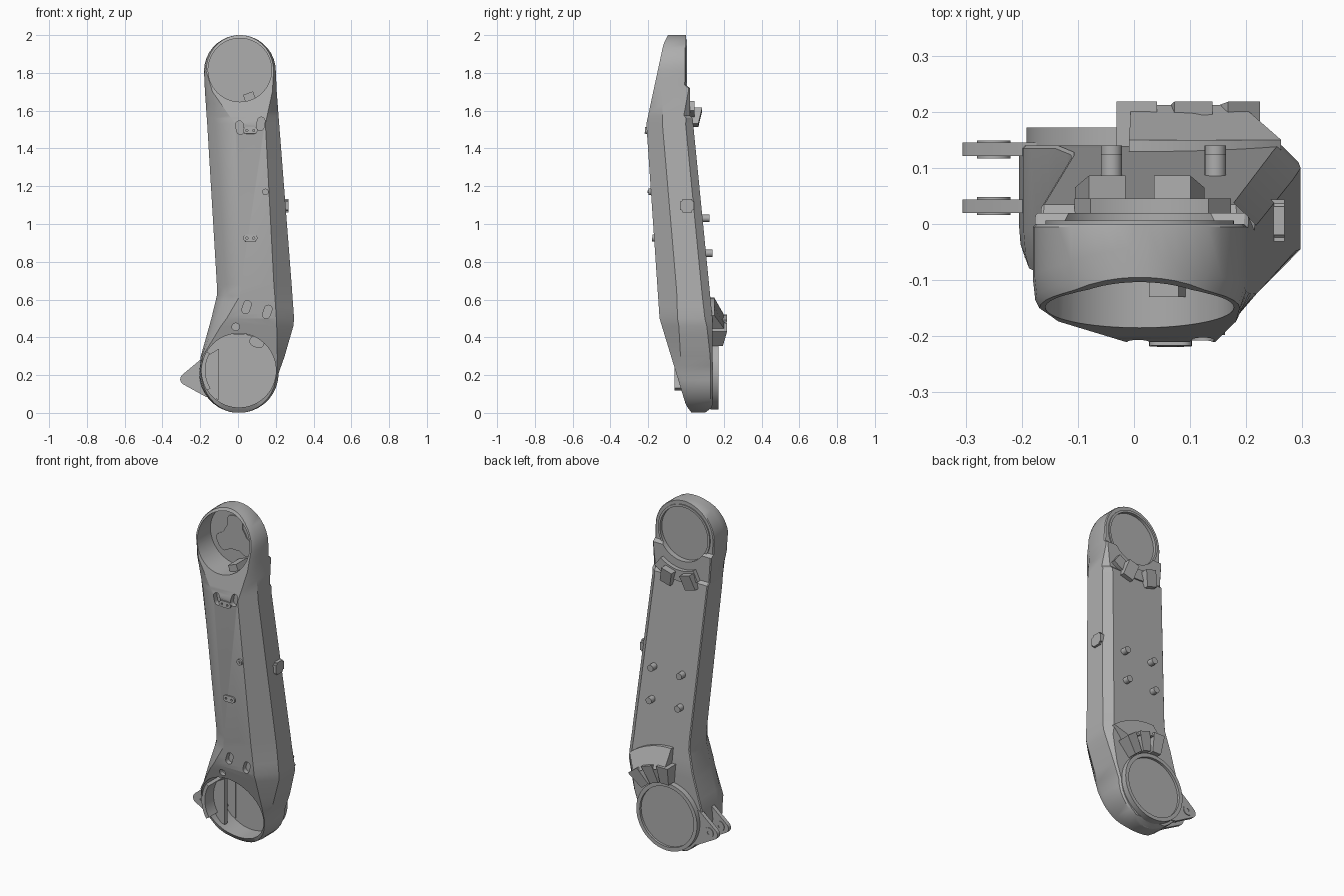
import bpy, bmesh, math
from math import sin, cos, pi, radians
from mathutils import Matrix, Vector

if "Cube" in bpy.data.objects:
    bpy.data.objects.remove(bpy.data.objects["Cube"])

grey = bpy.data.materials.new("housing_grey")
grey.use_nodes = True
COLOUR = (0.42, 0.42, 0.42, 1)
grey.diffuse_color = COLOUR
grey.node_tree.nodes["Principled BSDF"].inputs["Base Color"].default_value = COLOUR

TOP, TOP_R = Vector((0.01, 1.81)), 0.19
LOW, LOW_R = Vector((0.005, 0.21)), 0.21


def lerp_table(table, z):
    """Piecewise linear lookup of a row by its first entry."""
    for a, b in zip(table, table[1:]):
        if z <= b[0]:
            t = max(0, (z - a[0]) / (b[0] - a[0]))
            return [p + (q - p) * t for p, q in zip(a[1:], b[1:])]
    return list(table[-1][1:])


def finish(name, bm, angle=30):
    bmesh.ops.recalc_face_normals(bm, faces=bm.faces)
    mesh = bpy.data.meshes.new(name)
    bm.to_mesh(mesh)
    bm.free()
    mesh.materials.append(grey)
    ob = bpy.data.objects.new(name, mesh)
    bpy.context.collection.objects.link(ob)
    smooth(ob, angle)
    return ob


def smooth(ob, angle=30):
    bpy.ops.object.select_all(action="DESELECT")
    ob.select_set(True)
    bpy.context.view_layer.objects.active = ob
    bpy.ops.object.shade_smooth_by_angle(angle=radians(angle))


def prism(name, outline, y0, y1, tilt=0):
    """Extrude an x-z outline along y; y1 may hold one depth per point."""
    bm = bmesh.new()
    depths = y1 if isinstance(y1, list) else [y1] * len(outline)
    a = [bm.verts.new((x, y0, z)) for x, z in outline]
    b = [bm.verts.new((p[0], d, p[1])) for p, d in zip(outline, depths)]
    bm.faces.new(a)
    bm.faces.new(b[::-1])
    for i in range(len(a)):
        j = (i + 1) % len(a)
        bm.faces.new((a[i], a[j], b[j], b[i]))
    if tilt:
        mid = sum((v.co for v in bm.verts), Vector()) / len(bm.verts)
        bmesh.ops.rotate(bm, verts=bm.verts, cent=mid, matrix=Matrix.Rotation(tilt, 3, "X"))
    return finish(name, bm)


def disc(c, r, n=64):
    return [(c[0] + r * cos(2 * pi * i / n), c[1] + r * sin(2 * pi * i / n)) for i in range(n)]


def capsule(c, half, r, angle=0, n=10):
    d = Vector((cos(angle), sin(angle))) * half
    pts = []
    for side in (1, -1):
        for i in range(n + 1):
            t = angle - pi / 2 + pi * i / n + (0 if side > 0 else pi)
            pts.append((c[0] + side * d.x + r * cos(t), c[1] + side * d.y + r * sin(t)))
    return pts


def radial_block(c, deg, r0, r1, w0, w1):
    """Four-sided block pointing away from a hub: inner pair, then outer pair."""
    u = Vector((cos(radians(deg)), sin(radians(deg))))
    v = Vector((-u.y, u.x))
    return [tuple(c + u * r + v * w) for r, w in ((r0, -w0), (r0, w0), (r1, w1), (r1, -w1))]


def sector(c, d0, d1, r0, r1, n=12):
    arc = [radians(d0 + (d1 - d0) * i / n) for i in range(n + 1)]
    return ([(c[0] + r0 * cos(t), c[1] + r0 * sin(t)) for t in arc]
            + [(c[0] + r1 * cos(t), c[1] + r1 * sin(t)) for t in arc[::-1]])


def cut(ob, name, outline, y0, y1, tilt=0):
    cutter = prism(name, outline, y0, y1, tilt)
    cutter.hide_render = True
    mod = ob.modifiers.new(name, "BOOLEAN")
    mod.operation, mod.solver, mod.object = "DIFFERENCE", "EXACT", cutter
    bpy.context.view_layer.objects.active = ob
    bpy.ops.object.modifier_apply(modifier=mod.name)
    bpy.data.objects.remove(cutter)


# Arm shell: sections stacked along z, rounded at both hubs
FRONT = [(0, .03), (.04, 0), (.5, -.14), (1.53, -.21), (1.95, -.12), (2, -.095)]
BACK = [(0, .1), (.03, .14), (.5, .14), (1.56, .035), (1.575, .02), (1.72, .02), (1.735, 0), (2, 0)]
# z, left, front left, front right, right, shoulder depth, back chamfer
WIDTHS = [
    (.21, -.205, -.197, .207, .215, .03, .01),
    (.3, -.197, -.187, .208, .247, .05, .012),
    (.46, -.152, -.09, .205, .293, .09, .03),
    (.5, -.141, -.06, .203, .297, .095, .04),
    (.62, -.112, .01, .195, .288, .1, .042),
    (.68, -.112, .015, .19, .284, .1, .042),
    (1.53, -.163, -.015, .145, .218, .085, .04),
    (1.7, -.175, -.135, .182, .205, .05, .008),
    (1.81, -.18, -.168, .188, .2, .03, .005),
]


def front_y(z):
    return lerp_table(FRONT, z)[0]


steps = [radians(a) for a in (5, 12, 20, 30, 40, 50, 60, 70, 80)]
levels = [LOW.y - LOW_R * cos(t) for t in steps]
levels += [row[0] for row in WIDTHS] + [.25, .35, .4, .56, .59, 1.56, 1.575, 1.64, 1.72, 1.735, 1.77]
levels += [TOP.y + TOP_R * cos(t) for t in steps]
bm = bmesh.new()
rings = []
for z in sorted(levels):
    left, fl, fr, right, shoulder, chamfer = lerp_table(WIDTHS, z)
    for hub, r, outside in ((TOP, TOP_R, z > TOP.y), (LOW, LOW_R, z < LOW.y)):
        if outside:
            half = math.sqrt(r * r - (z - hub.y) ** 2)
            left, right = hub.x - half, hub.x + half
            fl, fr = hub.x - half * .94, hub.x + half * .94
    yf, yb = front_y(z), lerp_table(BACK, z)[0]
    ys = yf + shoulder
    mid_x = left + (fl - left) * .35
    section = [(fl, yf), (fr, yf), (right, ys), (right, yb - chamfer), (right - chamfer, yb),
               (left + .005, yb), (left, yb - .005), (left, ys + .02), (mid_x, yf + shoulder * .5)]
    rings.append([bm.verts.new((x, y, z)) for x, y in section])
for lo, hi in zip(rings, rings[1:]):
    for i in range(len(lo)):
        j = (i + 1) % len(lo)
        bm.faces.new((lo[i], lo[j], hi[j], hi[i]))
bm.faces.new(rings[0])
bm.faces.new(rings[-1])
shell = finish("arm_shell", bm)

# Open joint cups on the front, recessed covers on the back
cut(shell, "upper_cup", disc((.01, 1.815), .168), -.4, -.03)
cut(shell, "lower_cup", disc((.005, .225), .196), -.4, .125)
cut(shell, "upper_cover_recess", disc((.01, 1.81), .155), -.012, .2)

# Slots and screw hole sunk into the front
for x, z, lean in ((.045, .56, 72), (.155, .535, 72), (.01, 1.51, 100), (.12, 1.53, 80)):
    cut(shell, "slot", capsule((x, z), .016, .02, radians(lean)), -.4, front_y(z) + .03)
cut(shell, "screw_hole", disc((-.012, .455), .02, 20), -.4, front_y(.455) + .03)
smooth(shell)

# Rear collar of the lower joint, with a rim around a sunken cover
collar = prism("lower_collar", disc((.005, .215), .197), .13, .172)
cut(collar, "lower_cover_recess", disc((.005, .215), .175), .158, .3)
smooth(collar)
ring = prism("upper_cover_ring", disc((.01, 1.81), .168), -.01, .006)
cut(ring, "ring_hole", disc((.01, 1.81), .155), -.1, .1)
smooth(ring)

# Three-lobed plate and stop block inside the upper cup
lobes = []
for i in range(72):
    t = 2 * pi * i / 72
    r = .1 + .026 * math.tanh(2.5 * cos(3 * (t - pi / 2)))
    lobes.append((.005 + r * cos(t), 1.805 + r * sin(t)))
prism("three_lobed_plate", lobes, -.036, -.025)
prism("upper_stop", radial_block(TOP, -70, .125, .17, .028, .028), -.13, -.025)

# Stop peg and curved liner inside the lower cup
prism("lower_stop", capsule((.1, .375), .012, .028, radians(-20)), -.03, .13)
prism("cup_liner", sector((.005, .225), 150, 212, .178, .2), -.06, .13)

# Raised plates and a button on the front
for z in (.925, 1.495):
    y = front_y(z)
    pad = prism("front_pad", capsule((.065, z), .02, .018), y - .01, y + .02, -.068)
    for side in (-1, 1):
        cut(pad, "pad_hole", disc((.065 + side * .018, z), .006, 12), y - .1, y)
    smooth(pad)
y = front_y(1.17)
prism("front_button", disc((.145, 1.17), .017, 24), y - .012, y + .03)
prism("button_centre", disc((.145, 1.17), .007, 16), y - .017, y)

# Plate on the left side wall
bm = bmesh.new()
bmesh.ops.create_cube(bm, size=1)
bmesh.ops.scale(bm, vec=(.03, .075, .07), verts=bm.verts)
edges = [e for e in bm.edges if abs(e.verts[0].co.x - e.verts[1].co.x) > .02]
bmesh.ops.bevel(bm, geom=edges, offset=.012, segments=3, affect="EDGES")
bmesh.ops.translate(bm, vec=(.253, .006, 1.097), verts=bm.verts)
finish("side_plate", bm)

# Four standoffs on the back
for x in (-.04, .145):
    for z, tip in ((1.03, .125), (.845, .14)):
        prism("standoff", disc((x, z), .019, 24), tip - .07, tip)

# Lower fan bracket: sloped hood above radial ribs
hood = sector(LOW, 50, 92, .29, .4)
prism("fan_hood", hood, .1, [.212] * 13 + [.15] * 13)
for deg in (52, 71, 90):
    prism("fan_rib", radial_block(LOW, deg, .205, .31, .028, .036), .1, [.195, .195, .218, .218])

# Upper fan bracket
prism("upper_fan_base", sector(TOP, -116, -52, .2, .265), 0, .045)
for deg in (-106, -74):
    prism("upper_fan_block", radial_block(TOP, deg, .21, .3, .034, .034), 0, [.086, .086, .065, .065])

# Clevis ears with bosses on the side
ear = [(-.1, .34), (-.195, .285)]
ear += [(-.275 + .031 * cos(t), .178 + .031 * sin(t)) for t in [radians(130 + 13 * i) for i in range(10)]]
ear += [(-.17, .085), (-.1, .07)]
for y in (.02, .121):
    prism("clevis_ear", ear, y, y + .024)
    boss = prism("ear_boss", disc((-.25, .18), .03, 28), y - .004, y + .028)
    cut(boss, "pin_hole", disc((-.25, .18), .008, 16), y - .1, y + .1)
    smooth(boss)
